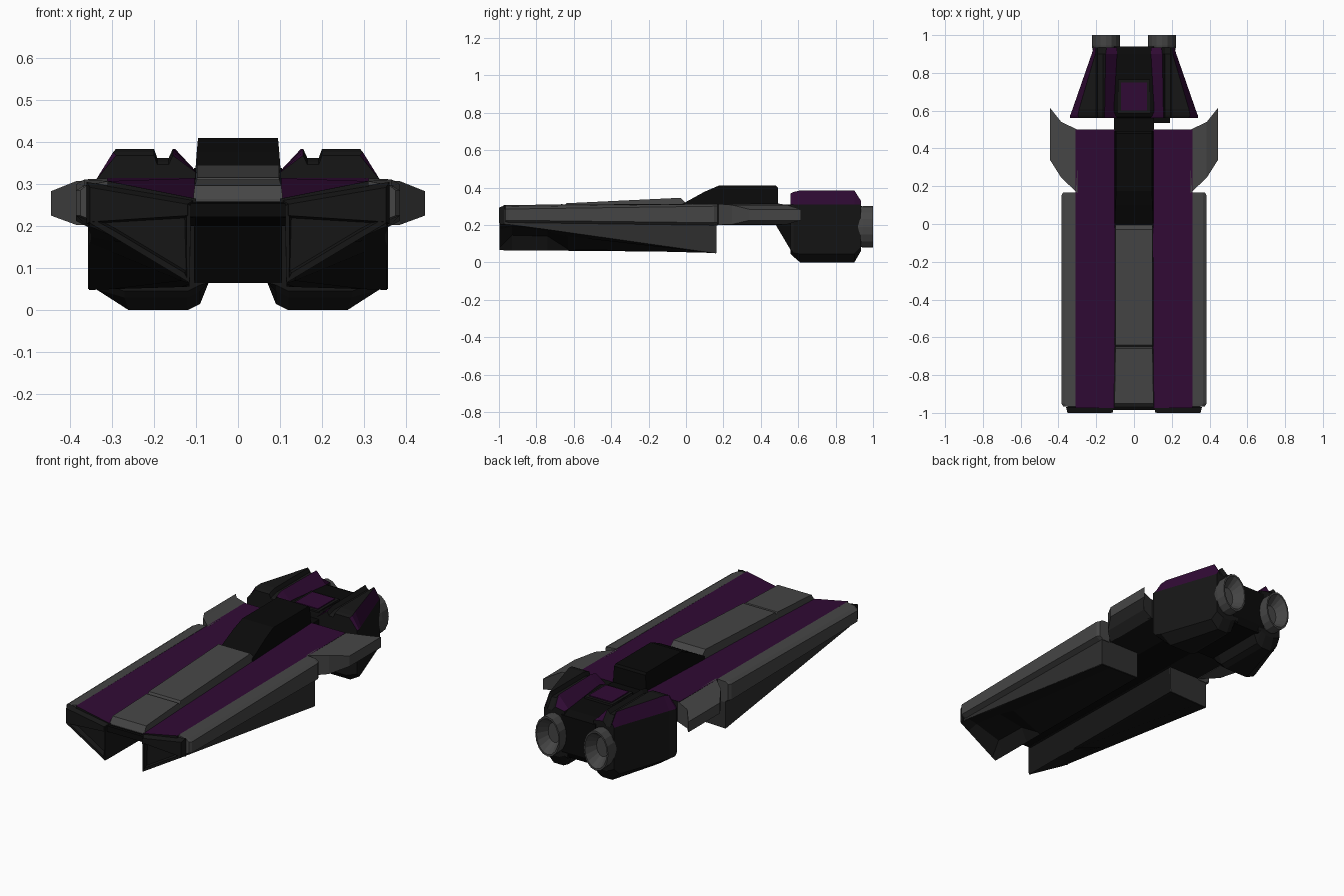
import bpy, bmesh, math


def mat(name, r, g, b):
    m = bpy.data.materials.new(name)
    m.diffuse_color = (r, g, b, 1)
    return m


GREY = mat("grey", .06, .06, .06)
STEEL = mat("steel", .028, .028, .028)
CHAR = mat("charcoal", .008, .008, .008)
BLACK = mat("black", .003, .003, .003)
PURPLE = mat("purple", .03, .003, .035)


def loft(name, rings, m, mirror=False, accent=None, accent_edges=(), inset=False):
    """Skin equal-length rings of 3D points, cap both ends."""
    me = bpy.data.meshes.new(name)
    bm = bmesh.new()
    vs = [[bm.verts.new(p) for p in r] for r in rings]
    n = len(vs[0])
    first = bm.faces.new(vs[0])
    bm.faces.new(vs[-1])
    for a, b in zip(vs, vs[1:]):
        for i in range(n):
            j = (i + 1) % n
            f = bm.faces.new((a[i], a[j], b[j], b[i]))
            if i in accent_edges:
                f.material_index = 1
    bmesh.ops.recalc_face_normals(bm, faces=bm.faces[:])
    if inset:
        bmesh.ops.inset_region(bm, faces=[first], thickness=.014)
        bmesh.ops.inset_region(bm, faces=[first], thickness=.006, depth=-.025)
    bm.to_mesh(me)
    bm.free()
    me.materials.append(m)
    if accent:
        me.materials.append(accent)
    ob = bpy.data.objects.new(name, me)
    bpy.context.collection.objects.link(ob)
    if mirror:
        ob.modifiers.new("mirror", 'MIRROR')
    return ob


def at_y(y, pts):
    return [(x, y, z) for x, z in pts]


def trap(y, zb, zt, wb=.105, wt=.098):
    return at_y(y, [(-wb, zb), (wb, zb), (wt, zt), (-wt, zt)])


def box(name, x0, x1, y0, y1, z0, z1, m):
    return loft(name, [at_y(y, [(x0, z0), (x1, z0), (x1, z1), (x0, z1)])
                       for y in (y0, y1)], m)


# Deck halves: purple top sloping into the centre at the nose
loft("deck", [at_y(-.975, [(.31, .307), (.1, .265), (.1, .22), (.31, .22)]),
              at_y(.5, [(.31, .314), (.1, .314), (.1, .2), (.31, .2)])],
     CHAR, True, PURPLE, (0,))
loft("belly_spine", [trap(-.975, .222, .258, .1, .1), trap(.5, .2, .305, .1, .1)], BLACK)

# Grey side rails
loft("side_rail", [
    at_y(-.965, [(.31, .307), (.36, .297), (.375, .285), (.375, .225), (.35, .215), (.31, .215)]),
    at_y(-.95, [(.31, .307), (.365, .297), (.385, .285), (.385, .225), (.355, .212), (.31, .212)]),
    at_y(.15, [(.31, .314), (.365, .311), (.385, .3), (.385, .212), (.355, .197), (.31, .197)]),
    at_y(.168, [(.31, .314), (.36, .311), (.375, .3), (.375, .212), (.35, .197), (.31, .197)])],
    GREY, True)

# Dark nose frame, with a bar across the centre
loft("nose_frame", [
    at_y(-1, [(.352, .292), (.12, .252), (.12, .225), (.352, .21)]),
    at_y(-.97, [(.36, .305), (.105, .263), (.105, .22), (.36, .205)])], CHAR, True)
loft("nose_bar", [trap(-.985, .222, .254, .125, .12), trap(-.95, .222, .262, .11, .11)], BLACK)

# Underslung prongs: inner keel, outer wall deepening aft, pocket near the nose
loft("hull_prong", [
    at_y(-.998, [(.352, .288), (.112, .25), (.115, .065), (.135, .077), (.3, .176), (.352, .207)]),
    at_y(-.93, [(.355, .28), (.112, .25), (.115, .064), (.15, .145), (.3, .19), (.355, .2)]),
    at_y(-.74, [(.355, .26), (.112, .25), (.115, .063), (.15, .14), (.3, .165), (.355, .176)]),
    at_y(-.63, [(.355, .25), (.112, .25), (.115, .062), (.135, .07), (.3, .138), (.355, .16)]),
    at_y(.16, [(.355, .25), (.112, .25), (.115, .056), (.135, .055), (.3, .05), (.355, .048)])],
    CHAR, True, STEEL, (5,), inset=True)
# Lighter outer wall plate and rear plate of each prong
loft("prong_wall", [
    at_y(-.96, [(.35, .23), (.357, .23), (.357, .205), (.35, .205)]),
    at_y(.163, [(.35, .23), (.357, .23), (.357, .05), (.35, .05)])], STEEL, True)
loft("prong_rear_plate", [at_y(y, [(.112, .21), (.356, .21), (.356, .05), (.115, .057)])
                          for y in (.158, .164)], STEEL, True)

# Raised centre panels with a groove between them
loft("front_centre_panel", [trap(-.97, .25, .264, .107, .107), trap(-.95, .25, .297, .107, .103),
                            trap(-.66, .25, .311), trap(-.65, .25, .3)], GREY)
loft("rear_centre_panel", [trap(-.65, .25, .3), trap(-.64, .25, .316),
                           trap(-.03, .25, .345), trap(0, .25, .315)], GREY)

# Canopy
loft("canopy", [trap(-.02, .29, .312, .104, .103), trap(.1, .29, .378, .104, .098),
                trap(.175, .29, .41, .104, .095), trap(.48, .29, .41, .104, .095),
                trap(.492, .29, .4, .104, .096)], BLACK)

# Swept rear winglets
loft("winglet", [[(x, y0, z0), (x, y1, z0), (x, y1, z1), (x, y0, z1)] for x, y0, y1, z0, z1 in
                 [(.3, .165, .5, .2, .313), (.385, .245, .54, .203, .307), (.445, .34, .615, .225, .283)]],
     GREY, True)

# Engine core linking the pods, with a ramp below
core = [(.48, .2), (.56, .065), (.92, .065), (.94, .1), (.94, .3), (.9, .32),
        (.6, .338), (.57, .325), (.56, .31), (.48, .31)]
loft("engine_core", [[(x, y, z) for y, z in core] for x in (-.105, .105)], BLACK)
box("core_frame", -.085, .085, .585, .765, .31, .34, CHAR)
box("core_hatch", -.07, .07, .6, .75, .32, .345, PURPLE)
box("coupling", .09, .19, .535, .58, .24, .27, BLACK)


# Tapered engine pods: grooved top, purple chamfers
def pod(y, inner, o_top, outer, low, top, bot):
    return at_y(y, [(.09, .32), (inner, top), (.165, top - .022), (.192, top - .022), (.2, top),
                    (o_top, top), (outer, .31), (outer, low), (outer - .06 * (outer / .3), bot),
                    (.12, bot), (.09, bot + .015), (.07, .065)])


loft("engine_pod", [pod(.56, .155, .29, .338, .07, .368, .045),
                    pod(.575, .155, .297, .338, .05, .376, .03),
                    pod(.61, .155, .29, .325, .045, .384, 0),
                    pod(.9, .15, .205, .224, .045, .384, 0),
                    pod(.935, .145, .202, .214, .08, .33, .06)],
     CHAR, True, PURPLE, (0, 5))

# Oval nozzles, hollow towards the back
N = 16
loft("nozzle", [[(.148 + .075 * s * math.cos(a), y, .19 + .11 * s * math.sin(a))
                 for a in (2 * math.pi * i / N for i in range(N))]
                for y, s in [(.92, .95), (.945, 1), (1, 1), (1, .9), (.94, .5), (.94, .3)]],
     GREY, True)
